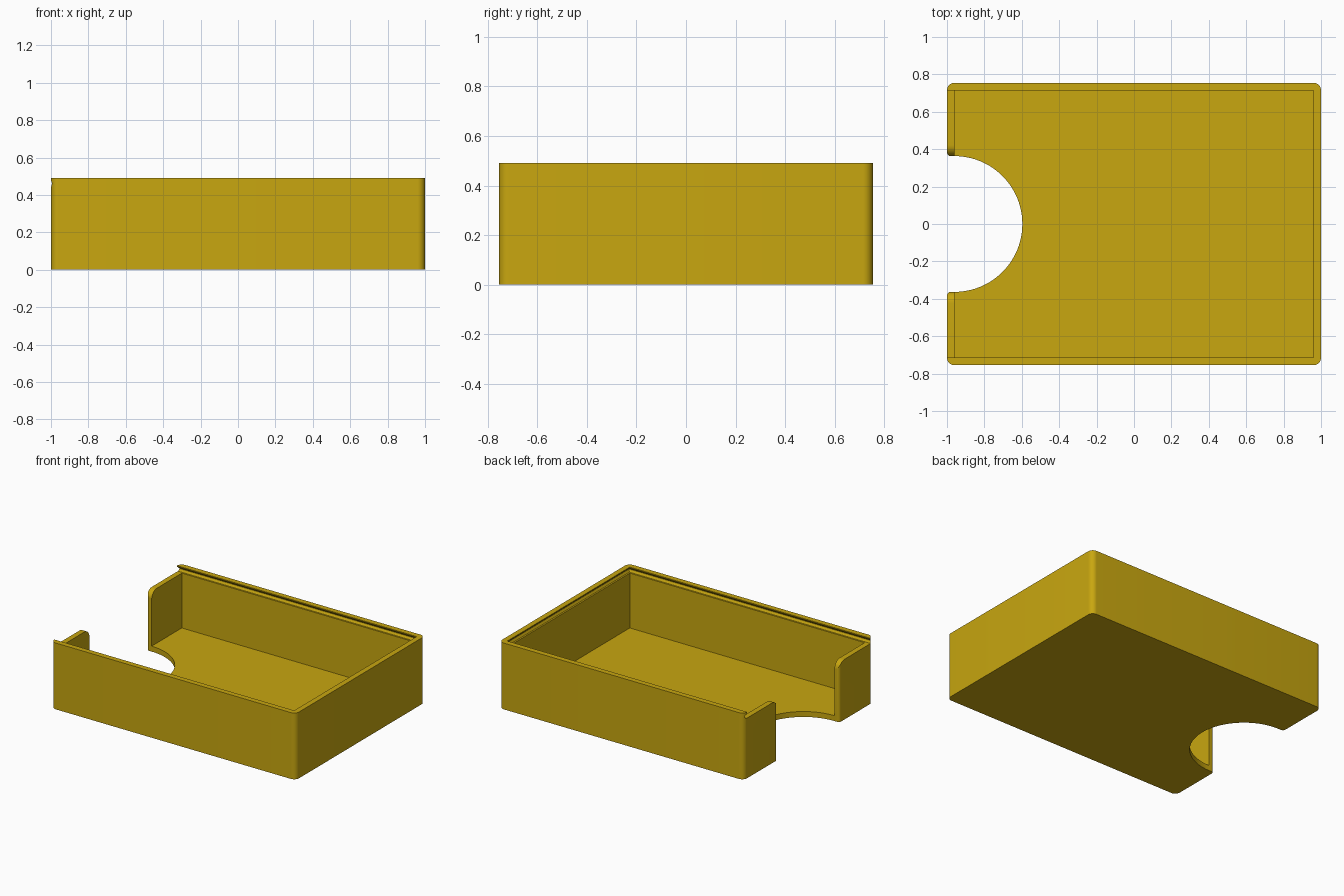
import bpy, bmesh
from math import sin, cos, pi

default = bpy.data.objects.get("Cube")
if default:
    bpy.data.objects.remove(default, do_unlink=True)

HALF_X, HALF_Y, HEIGHT, WALL = 1.0, 0.755, 0.49, 0.04
IN_X, IN_Y = HALF_X - WALL, HALF_Y - WALL
LEDGE = 0.445            # top of the low end wall
NOTCH = 0.363            # radius of the finger notch

mustard = bpy.data.materials.new("mustard_yellow")
mustard.use_nodes = True
mustard.diffuse_color = (0.58, 0.385, 0.005, 1)
mustard.node_tree.nodes["Principled BSDF"].inputs["Base Color"].default_value = mustard.diffuse_color


def loft(name, rings):
    """Closed solid through rings that share one point count."""
    bm = bmesh.new()
    loops = [[bm.verts.new(p) for p in ring] for ring in rings]
    n = len(loops[0])
    for low, high in zip(loops, loops[1:]):
        for i in range(n):
            j = (i + 1) % n
            bm.faces.new((low[i], low[j], high[j], high[i]))
    bm.faces.new(loops[0][::-1])
    bm.faces.new(loops[-1])
    bmesh.ops.recalc_face_normals(bm, faces=bm.faces)
    mesh = bpy.data.meshes.new(name)
    bm.to_mesh(mesh)
    bm.free()
    obj = bpy.data.objects.new(name, mesh)
    bpy.context.collection.objects.link(obj)
    mesh.materials.append(mustard)
    return obj


def arc(cx, cy, r, start, end, steps):
    return [(cx + r * cos(start + (end - start) * i / steps),
             cy + r * sin(start + (end - start) * i / steps)) for i in range(steps + 1)]


def upright(name, outline, z0, z1):
    return loft(name, [[(x, y, z) for x, y in outline] for z in (z0, z1)])


def rectangle(x0, x1, y):
    return [(x0, -y), (x1, -y), (x1, y), (x0, y)]


# Outer block with rounded upright corners
outline = []
for k, (sx, sy) in enumerate([(1, 1), (-1, 1), (-1, -1), (1, -1)]):
    outline += arc(sx * IN_X, sy * IN_Y, WALL, k * pi / 2, (k + 1) * pi / 2, 10)
tray = upright("tray", outline, 0, HEIGHT)

# Main cavity
cavity = upright("cavity_cutter", rectangle(-IN_X, IN_X, IN_Y), WALL, 0.46)

# Sliding lid slot: undercut groove on three sides, open at the low end
levels = [(LEDGE, 0.012), (0.458, 0.02), (0.465, 0.02), (0.483, 0), (0.6, 0)]
lid_slot = loft("lid_slot_cutter", [
    [(x, y, z) for x, y in rectangle(-1.1, IN_X + d, IN_Y + d)] for z, d in levels])

# Finger notch through the floor and end wall, eased at its outer edges
ease = 0.02
right_side = arc(-HALF_X + ease, -NOTCH - ease, ease, pi, pi / 2, 6)
left_side = [(x, -y) for x, y in reversed(right_side)]
plan = ([(-1.1, -NOTCH - ease)] + right_side
        + arc(-IN_X, 0, NOTCH, -pi / 2, pi / 2, 48)
        + left_side + [(-1.1, NOTCH + ease)])
notch = upright("finger_notch_cutter", plan, -0.1, 0.6)

# Rounded top corners of the end wall beside the notch
r = 0.06
curve = arc(NOTCH + r, LEDGE - r, r, pi, pi / 2, 10) + [(NOTCH + r, 0.6)]
profile = curve + [(-y, z) for y, z in reversed(curve)]
rounding = loft("end_wall_rounding_cutter", [
    [(x, y, z) for y, z in profile] for x in (-1.1, -0.9)])

bpy.ops.object.select_all(action='DESELECT')
tray.select_set(True)
bpy.context.view_layer.objects.active = tray
for cutter in (cavity, lid_slot, notch, rounding):
    cutter.hide_render = True
    cut = tray.modifiers.new(cutter.name, 'BOOLEAN')
    cut.operation = 'DIFFERENCE'
    cut.solver = 'EXACT'
    cut.object = cutter
    bpy.ops.object.modifier_apply(modifier=cut.name)
    bpy.data.objects.remove(cutter, do_unlink=True)

bpy.ops.object.shade_smooth_by_angle(angle=pi / 7)
